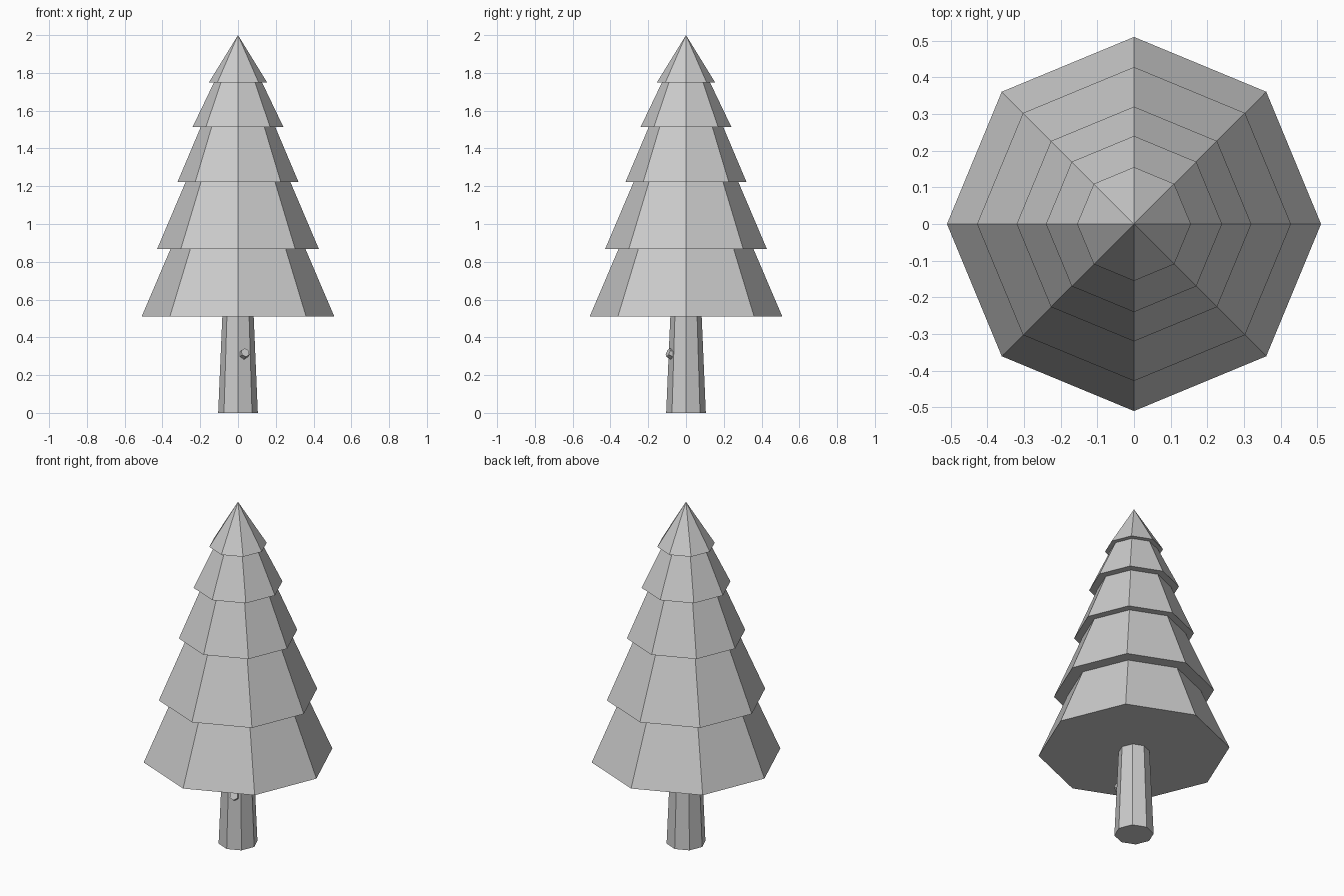
import bpy, bmesh, math
from mathutils import Vector

if "Cube" in bpy.data.objects:
    bpy.data.objects.remove(bpy.data.objects["Cube"])

SIDES = 8


def lathe(name, profile):
    """Flat-faced octagonal solid from (radius, z) pairs, bottom to top."""
    bm = bmesh.new()
    rings = []
    for r, z in profile:
        if r == 0:
            rings.append([bm.verts.new((0, 0, z))] * SIDES)
        else:
            angles = [2 * math.pi * i / SIDES for i in range(SIDES)]
            rings.append([bm.verts.new((r * math.cos(a), r * math.sin(a), z)) for a in angles])
    bm.faces.new(rings[0][::-1])
    for lo, hi in zip(rings, rings[1:]):
        for i in range(SIDES):
            j = (i + 1) % SIDES
            quad = [lo[i], lo[j], hi[j], hi[i]]
            bm.faces.new(list(dict.fromkeys(quad)))
    if profile[-1][0] > 0:
        bm.faces.new(rings[-1])
    bmesh.ops.recalc_face_normals(bm, faces=bm.faces)
    mesh = bpy.data.meshes.new(name)
    bm.to_mesh(mesh)
    bm.free()
    obj = bpy.data.objects.new(name, mesh)
    bpy.context.collection.objects.link(obj)
    return obj


# Stepped foliage: (bottom z, bottom radius, top radius) for each tier
tiers = [(0.51, 0.51, 0.357), (0.868, 0.428, 0.277), (1.223, 0.32, 0.197),
         (1.514, 0.24, 0.128), (1.748, 0.155, 0.0)]
tops = [t[0] for t in tiers[1:]] + [2.0]
profile = []
for (z, r_low, r_high), z_top in zip(tiers, tops):
    profile += [(r_low, z), (r_high, z_top)]
lathe("foliage", profile)

# Tapered trunk
lathe("trunk", [(0.105, 0.0), (0.083, 0.512)])

# Small branch stub on the front of the trunk, angled slightly upward
bpy.ops.mesh.primitive_cone_add(vertices=6, radius1=0.03, radius2=0.024, depth=0.05)
stub = bpy.context.object
stub.name = "branch_stub"
a = math.radians(22.5)
direction = Vector((math.sin(a), -math.cos(a), 0.4)).normalized()
stub.rotation_euler = direction.to_track_quat('Z', 'Y').to_euler()
stub.location = (0.03, -0.074, 0.31)
